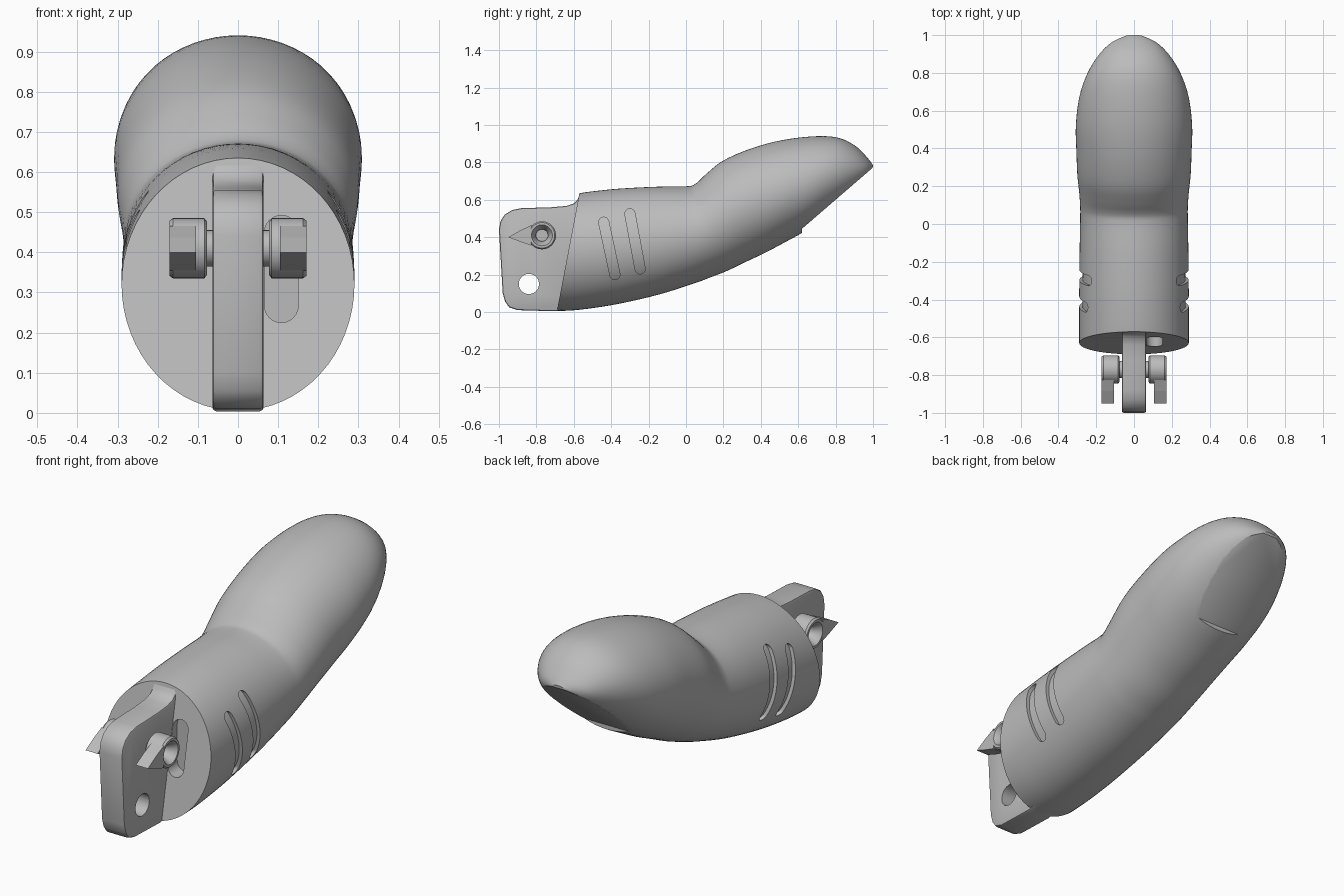
import bpy, bmesh, math
from mathutils import Vector

cube = bpy.data.objects.get("Cube")
if cube:
    bpy.data.objects.remove(cube, do_unlink=True)

GREY = (0.5, 0.5, 0.5, 1)
grey = bpy.data.materials.new("plain grey")
grey.use_nodes = True
grey.diffuse_color = GREY
grey.node_tree.nodes["Principled BSDF"].inputs["Base Color"].default_value = GREY


def finish(name, bm):
    """Turn a bmesh into a named grey object."""
    bmesh.ops.recalc_face_normals(bm, faces=bm.faces)
    mesh = bpy.data.meshes.new(name)
    bm.to_mesh(mesh)
    bm.free()
    mesh.materials.append(grey)
    obj = bpy.data.objects.new(name, mesh)
    bpy.context.collection.objects.link(obj)
    return obj


def activate(obj):
    bpy.ops.object.select_all(action='DESELECT')
    obj.select_set(True)
    bpy.context.view_layer.objects.active = obj


def bridge(bm, rings, caps=True):
    """Skin a list of vertex rings."""
    count = len(rings[0])
    for a, b in zip(rings, rings[1:]):
        for i in range(count):
            j = (i + 1) % count
            bm.faces.new((a[i], a[j], b[j], b[i]))
    if caps:
        bm.faces.new(rings[0])
        bm.faces.new(rings[-1])


def prism(name, outline, start, end, along='x'):
    """Extrude a flat outline: (y, z) along x, or (x, z) along y."""
    bm = bmesh.new()
    rings = []
    for d in (start, end):
        place = (lambda u, v: (d, u, v)) if along == 'x' else (lambda u, v: (u, d, v))
        rings.append([bm.verts.new(place(u, v)) for u, v in outline])
    bridge(bm, rings)
    return finish(name, bm)


def capsule(a, b, radius, steps=12):
    """Outline of a slot running from a to b."""
    a, b = Vector(a), Vector(b)
    lean = math.atan2(b.y - a.y, b.x - a.x)
    points = []
    for centre, turn in ((b, -math.pi / 2), (a, math.pi / 2)):
        for i in range(steps + 1):
            t = lean + turn + math.pi * i / steps
            points.append(centre + radius * Vector((math.cos(t), math.sin(t))))
    return points


def circle(y, z, radius, steps=40):
    return [(y + radius * math.cos(i * math.tau / steps),
             z + radius * math.sin(i * math.tau / steps)) for i in range(steps)]


def cut(obj, cutter):
    """Subtract a cutter and throw it away."""
    cutter.hide_render = True
    activate(obj)
    mod = obj.modifiers.new("cut", 'BOOLEAN')
    mod.operation = 'DIFFERENCE'
    mod.solver = 'EXACT'
    mod.object = cutter
    bpy.ops.object.modifier_apply(modifier=mod.name)
    bpy.data.objects.remove(cutter, do_unlink=True)


def smooth(obj, angle=35):
    activate(obj)
    bpy.ops.object.shade_smooth_by_angle(angle=math.radians(angle))


# Finger cross-sections: top y, top z, bottom y, bottom z, half width
SECTIONS = [
    (-.57, .635, -.69, .005, .29),
    (-.50, .645, -.57, .012, .29),
    (-.35, .66, -.38, .04, .29),
    (-.15, .67, -.15, .092, .288),
    (0, .672, .05, .155, .285),
    (.05, .685, .13, .185, .285),
    (.11, .74, .22, .22, .29),
    (.2, .81, .32, .268, .30),
    (.35, .875, .42, .315, .305),
    (.52, .92, .52, .368, .308),
    (.7, .94, .64, .435, .29),
    (.82, .93, .76, .52, .25),
    (.91, .885, .87, .61, .19),
    (.97, .825, .95, .69, .12),
    (1, .785, .995, .75, .04),
]


def spline(rows, steps=4):
    """Catmull-Rom rows between the given ones."""
    rows = [Vector(r) for r in rows]
    result = []
    for i in range(len(rows) - 1):
        p, q, r = rows[max(i - 1, 0)], rows[i], rows[i + 1]
        s = rows[min(i + 2, len(rows) - 1)]
        for k in range(steps):
            t = k / steps
            result.append(q + (r - p) * (t / 2)
                          + (p * 2 - q * 5 + r * 4 - s) * (t * t / 2)
                          + (q * 3 - p - r * 3 + s) * (t ** 3 / 2))
    return result + [rows[-1]]


def loft(name, rows, scale=1.0, sides=64):
    bm = bmesh.new()
    rings = []
    for ty, tz, by, bz, width in spline(rows):
        top, bottom = Vector((0, ty, tz)), Vector((0, by, bz))
        middle, up = (top + bottom) / 2, (top - bottom) / 2 * scale
        ring = []
        for i in range(sides):
            t = math.tau * i / sides
            side = Vector((width * scale * math.sin(t), 0, 0))
            ring.append(bm.verts.new(middle + up * math.cos(t) + side))
        rings.append(ring)
    bridge(bm, rings)
    return finish(name, bm)


# Finger shell with a flat nail, a socket in its base and grip slots on both sides
finger = loft("finger_shell", SECTIONS)
cut(finger, prism("nail_cutter", [(.62, .445), (1.02, .79), (1.2, .7), (.625, .2)], -.5, .5))
cut(finger, prism("socket_cutter", capsule((.108, .267), (.108, .45), .042), -.8, -.57, 'y'))
for side in (-1, 1):
    for top, bottom in (((-.44, .48), (-.38, .2)), ((-.3, .525), (-.245, .23))):
        cut(finger, prism("slot_cutter", capsule(top, bottom, .027), side * .1, side * .4))
smooth(finger)

# Inner core forms the floor of the grip slots
smooth(loft("slot_floor", SECTIONS[1:5], scale=.94))

# Hinge tang with a pin hole
TANG = [(-.5, .04), (-.5, .62), (-.57, .625), (-.58, .6), (-.6, .58), (-.64, .567),
        (-.72, .56), (-.88, .555), (-.93, .545), (-.97, .52), (-.992, .485),
        (-1, .44), (-.98, .1), (-.967, .055), (-.945, .025), (-.9, .01), (-.7, .004)]
tang = prism("hinge_tang", TANG, -.064, .064)
activate(tang)
bevel = tang.modifiers.new("soft edges", 'BEVEL')
bevel.width = .01
bevel.segments = 2
bevel.limit_method = 'ANGLE'
bevel.angle_limit = math.radians(60)
bpy.ops.object.modifier_apply(modifier=bevel.name)
cut(tang, prism("pin_hole_cutter", circle(-.84, .15, .054), -.2, .2))
smooth(tang)

# Dished knob and pointed lug on each side of the tang: (distance out, radius)
KNOB = [(.055, .045), (.077, .045), (.077, .066), (.084, .075), (.162, .075),
        (.171, .068), (.171, .056), (.135, .032), (.11, .032)]
LUG = [(-.95, .4), (-.885, .437), (-.825, .465), (-.836, .41), (-.825, .355), (-.885, .375)]
for side, label in ((1, "left"), (-1, "right")):
    bm = bmesh.new()
    bridge(bm, [[bm.verts.new((side * x, y, z)) for y, z in circle(-.77, .41, r)]
                for x, r in KNOB])
    smooth(finish(label + "_knob", bm))
    prism(label + "_lug", LUG, side * .105, side * .171)
